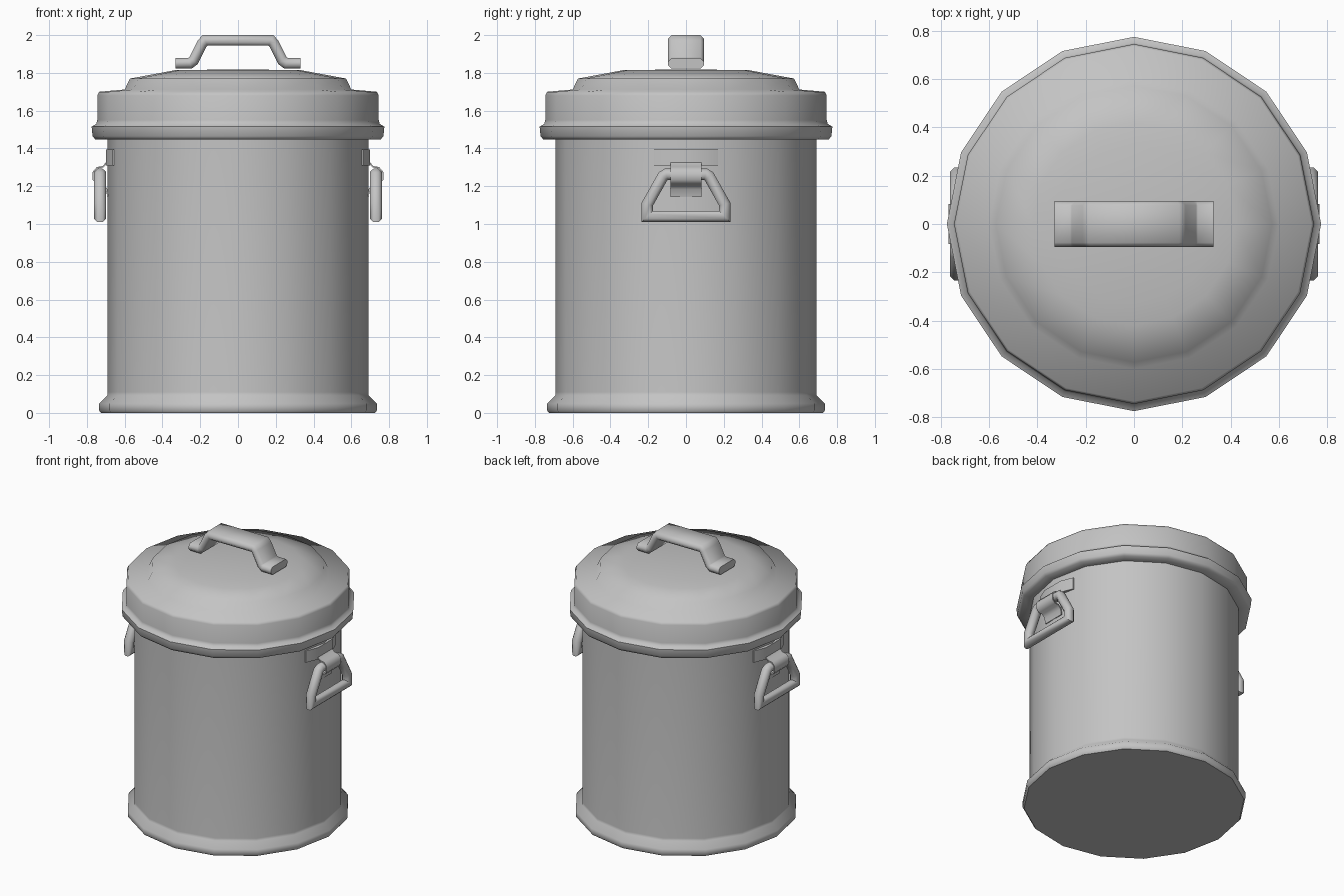
import bpy, bmesh, math
from mathutils import Vector

if "Cube" in bpy.data.objects:
    bpy.data.objects.remove(bpy.data.objects["Cube"])

metal = bpy.data.materials.new("galvanised_grey")
metal.diffuse_color = (0.55, 0.55, 0.55, 1)
metal.use_nodes = True
metal.node_tree.nodes["Principled BSDF"].inputs["Base Color"].default_value = metal.diffuse_color


def finish(bm, name, angle=40, turn=0):
    """Turn a bmesh into a smooth-shaded object with sharp edges kept."""
    bmesh.ops.recalc_face_normals(bm, faces=bm.faces)
    mesh = bpy.data.meshes.new(name)
    bm.to_mesh(mesh)
    bm.free()
    mesh.materials.append(metal)
    ob = bpy.data.objects.new(name, mesh)
    bpy.context.collection.objects.link(ob)
    ob.rotation_euler.z = turn
    bpy.ops.object.select_all(action='DESELECT')
    ob.select_set(True)
    bpy.context.view_layer.objects.active = ob
    bpy.ops.object.shade_smooth_by_angle(angle=math.radians(angle))
    return ob


def skin(bm, rings, closed):
    """Join rings of vertices with quads."""
    n = len(rings[0])
    for i in range(len(rings) - (0 if closed else 1)):
        a, b = rings[i], rings[(i + 1) % len(rings)]
        for j in range(n):
            k = (j + 1) % n
            bm.faces.new((a[j], a[k], b[k], b[j]))
    if not closed:
        bm.faces.new(rings[0])
        bm.faces.new(rings[-1])


def lathe(name, profile, angle, sides=16):
    bm = bmesh.new()
    rings = [[bm.verts.new((r * math.cos(math.tau * i / sides),
                            r * math.sin(math.tau * i / sides), z))
              for i in range(sides)] for r, z in profile]
    skin(bm, rings, False)
    return finish(bm, name, angle)


def sweep(name, path, section, place, closed=False, angle=50, turn=0):
    """Sweep a section along a flat path with mitred corners."""
    bm = bmesh.new()
    pts = [Vector(p) for p in path]
    n = len(pts)
    rings = []
    for i, p in enumerate(pts):
        before = p - pts[i - 1] if closed or i else pts[1] - p
        after = pts[(i + 1) % n] - p if closed or i < n - 1 else before
        d1, d2 = before.normalized(), after.normalized()
        normal = Vector((-d1.y - d2.y, d1.x + d2.x)).normalized()
        miter = normal / max(0.4, normal.dot(Vector((-d1.y, d1.x))))
        rings.append([bm.verts.new(place(*(p + miter * u), v)) for u, v in section])
    skin(bm, rings, closed)
    return finish(bm, name, angle, turn)


def prism(name, outline, place, lo, hi, angle=50, turn=0):
    bm = bmesh.new()
    rings = [[bm.verts.new(place(a, b, h)) for a, b in outline] for h in (lo, hi)]
    skin(bm, rings, False)
    return finish(bm, name, angle, turn)


def chamfered(u, v, c):
    return [(u, v - c), (u - c, v), (c - u, v), (-u, v - c),
            (-u, c - v), (c - u, -v), (u - c, -v), (u, c - v)]


# Can body with flared foot
lathe("can_body", [(0.725, 0), (0.735, 0.012), (0.735, 0.05), (0.692, 0.092),
                   (0.69, 0.11), (0.69, 1.5)], 50)

# Lid with rolled rim and stepped dome
lathe("lid", [(0.685, 1.447), (0.755, 1.447), (0.77, 1.465), (0.775, 1.515),
              (0.75, 1.53), (0.745, 1.55), (0.745, 1.68), (0.735, 1.70),
              (0.60, 1.712), (0.572, 1.77), (0.42, 1.798), (0.33, 1.815),
              (0.02, 1.818)], 62)

# Lid handle
half = [(0.33, 1.85), (0.255, 1.85), (0.235, 1.865), (0.19, 1.955), (0.175, 1.972)]
sweep("lid_handle", half + [(-x, z) for x, z in reversed(half)],
      chamfered(0.028, 0.095, 0.018), lambda x, z, v: (x, v, z))

# Handle mounts and hanging handles, one on each side
ring = [(0.205, 1.04), (0.205, 1.105), (0.122, 1.252), (0.105, 1.263)]
ring += [(-y, z) for y, z in reversed(ring)]
tube = [(0.03 * math.cos(math.tau * i / 8 + math.pi / 8) * 1.08,
         0.032 * math.sin(math.tau * i / 8 + math.pi / 8) * 1.08) for i in range(8)]
plate = [(0.64, -0.17), (0.664, -0.17), (0.70, -0.08),
         (0.70, 0.08), (0.664, 0.17), (0.64, 0.17)]
strap = [(0.685, 1.335), (0.715, 1.303), (0.745, 1.298), (0.765, 1.275),
         (0.765, 1.235), (0.745, 1.212), (0.715, 1.21), (0.696, 1.185), (0.688, 1.145)]
for side, turn in (("right", 0), ("left", math.pi)):
    prism(side + "_mount_plate", plate, lambda x, y, z: (x, y, z),
          1.31, 1.395, turn=turn)
    sweep(side + "_mount_strap", strap,
          [(0.004, 0.082), (-0.004, 0.082), (-0.004, -0.082), (0.004, -0.082)],
          lambda x, z, y: (x, y, z), turn=turn)
    sweep(side + "_handle", ring, tube,
          lambda y, z, v: (0.73 + v, y, z), closed=True, angle=60, turn=turn)
